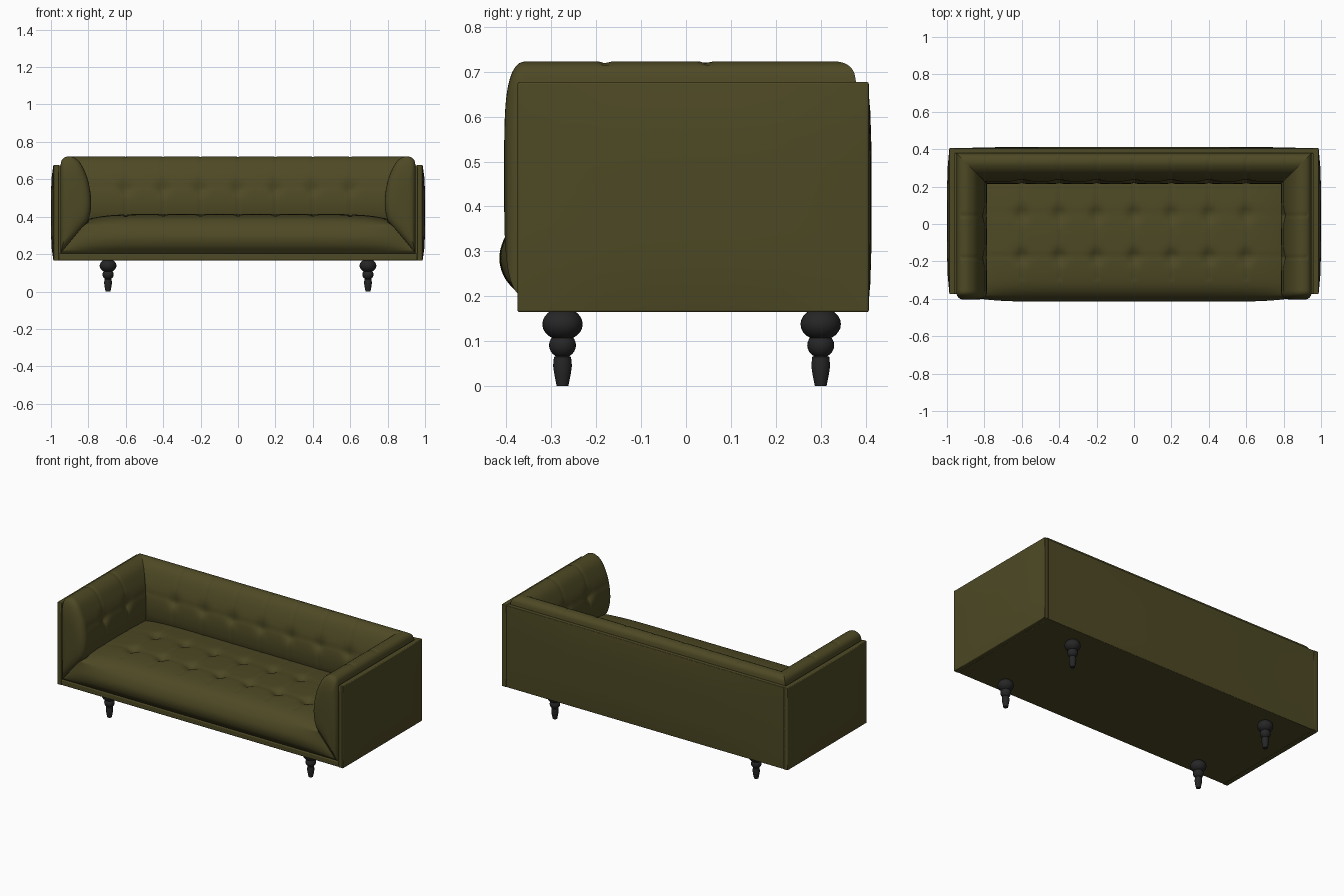
import bpy, bmesh, math
from mathutils import Vector

cube = bpy.data.objects.get("Cube")
if cube:
    bpy.data.objects.remove(cube, do_unlink=True)


def material(name, color):
    m = bpy.data.materials.new(name)
    m.use_nodes = True
    m.diffuse_color = color
    bsdf = m.node_tree.nodes["Principled BSDF"]
    bsdf.inputs["Base Color"].default_value = color
    bsdf.inputs["Roughness"].default_value = 0.8
    return m


FABRIC = material("olive fabric", (0.075, 0.066, 0.018, 1))
WOOD = material("black wood", (0.019, 0.019, 0.02, 1))


def finish(name, bm, mat, angle=40, bevel=0):
    bmesh.ops.remove_doubles(bm, verts=bm.verts, dist=0.0002)
    bmesh.ops.recalc_face_normals(bm, faces=bm.faces)
    mesh = bpy.data.meshes.new(name)
    bm.to_mesh(mesh)
    bm.free()
    mesh.materials.append(mat)
    ob = bpy.data.objects.new(name, mesh)
    bpy.context.collection.objects.link(ob)
    if bevel:
        mod = ob.modifiers.new("soft edges", "BEVEL")
        mod.width, mod.segments = bevel, 3
        mod.limit_method, mod.angle_limit = "ANGLE", math.radians(50)
    bpy.ops.object.select_all(action="DESELECT")
    ob.select_set(True)
    bpy.context.view_layer.objects.active = ob
    bpy.ops.object.shade_smooth_by_angle(angle=math.radians(angle))
    return ob


def spline(points, steps):
    """Smooth curve through the given 2D points."""
    p = [Vector(q) for q in points]
    p = [2 * p[0] - p[1]] + p + [2 * p[-1] - p[-2]]
    out = []
    for a, b, c, d in zip(p, p[1:], p[2:], p[3:]):
        for k in range(steps):
            t = k / steps
            out.append(0.5 * (2 * b + (c - a) * t + (2 * a - 5 * b + 4 * c - d) * t**2
                              + (3 * b - a - 3 * c + d) * t**3))
    return out + [p[-2]]


def loft(name, rows):
    """Closed skin through rings of points, ends filled."""
    bm = bmesh.new()
    rings = [[bm.verts.new(p) for p in row] for row in rows]
    n = len(rings[0])
    for r, s in zip(rings, rings[1:]):
        for j in range(n):
            k = (j + 1) % n
            bm.faces.new((r[j], r[k], s[k], s[j]))
    bm.faces.new(rings[0])
    bm.faces.new(rings[-1])
    return finish(name, bm, FABRIC, 50)


def panel(name, lo, hi, bevel, axis=None, side=1, bulge=0.01):
    """Box with soft edges, padded outward on one side."""
    lo, hi = Vector(lo), Vector(hi)
    bm = bmesh.new()
    bmesh.ops.create_cube(bm, size=2)
    if axis is not None:
        bmesh.ops.subdivide_edges(bm, edges=bm.edges[:], cuts=7, use_grid_fill=True)
    for v in bm.verts:
        q = v.co.copy()
        v.co = Vector([(l + h) / 2 + c * (h - l) / 2 for l, h, c in zip(lo, hi, q)])
        if axis is not None and q[axis] * side > 0.99:
            puff = 1
            for a in range(3):
                if a != axis:
                    puff *= 1 - q[a] ** 4
            v.co[axis] += side * bulge * puff
    return finish(name, bm, FABRIC, 40, bevel)


# Button positions shared by all the cushions
COLUMNS = [0.2 * i for i in range(-3, 4)]
ARM_ROWS = [-0.18, 0.045]


def near(value, centres, width):
    return max(math.exp(-((value - c) / width) ** 2) for c in centres)


def tuft(a, a_list, b, b_list):
    """Depth of button dimples and the seams between them."""
    dimple = 0.02 * near(a, a_list, 0.035) * near(b, b_list, 0.035)
    seam = 0.004 * max(near(a, a_list, 0.009), near(b, b_list, 0.009))
    return dimple + seam


# Frame: base, sides and back
panel("base_rail", (-0.96, -0.375, 0.165), (0.96, 0.4, 0.203), 0.008)
panel("seat_core", (-0.8, -0.36, 0.19), (0.8, 0.37, 0.36), 0.01)
panel("back_panel", (-0.985, 0.378, 0.165), (0.985, 0.405, 0.675), 0.01, 1, 1, 0.008)
for side, label in ((1, "left"), (-1, "right")):
    xs = sorted((side * 0.956, side * 0.987))
    panel(label + "_side_panel", (xs[0], -0.375, 0.165), (xs[1], 0.407, 0.677),
          0.01, 0, side, 0.013)

# Cross-section of arm and back padding: distance from outer edge, height
PAD = spline([(0, 0.67), (0.008, 0.703), (0.03, 0.72), (0.065, 0.72), (0.105, 0.69),
              (0.14, 0.62), (0.158, 0.55), (0.165, 0.48), (0.16, 0.42), (0.147, 0.375)], 5)
PAD += [Vector((0.075, 0.29)), Vector((0, 0.2))]
CENTRE = Vector((0.07, 0.47))


def pad_point(p, along, columns):
    if p.x < 0.02 or p.y < 0.36:
        return p
    rows = [0.56] if p.x > 0.09 else [9]
    return p + (CENTRE - p).normalized() * tuft(along, columns, p.y, rows)


# Back padding, mitred into the arms
rows = []
for i in range(181):
    u = 2 * i / 180 - 1
    row = []
    for p in PAD:
        x = u * (0.95 - p.x)
        q = pad_point(p, x, COLUMNS)
        row.append((x, 0.38 - q.x, q.y))
    rows.append(row)
loft("back_cushion", rows)

# Arm padding with a pillowed front end
FRONT = -0.355
for side, label in ((1, "left"), (-1, "right")):
    rows = []
    for i in range(81):
        row = []
        for p in PAD:
            y = 0.38 - p.x + (FRONT - 0.38 + p.x) * i / 80
            q = pad_point(p, y, ARM_ROWS)
            row.append((side * (0.95 - q.x), y, q.y))
        rows.append(row)
    for i in range(1, 13):
        t = math.pi / 2 * i / 12.5
        scale, push = math.cos(t) ** 0.5, 0.05 * math.sin(t) ** 0.8
        ring = [CENTRE + (p - CENTRE) * scale for p in PAD]
        rows.append([(side * (0.95 - q.x), FRONT - push, q.y) for q in ring])
    loft(label + "_arm_cushion", rows)

# Seat padding, its front corners mitred below the arms
SEAT = spline([(0.28, 0.395), (0.1, 0.41), (-0.1, 0.415), (-0.25, 0.41), (-0.34, 0.392),
               (-0.392, 0.35), (-0.415, 0.295), (-0.406, 0.245), (-0.372, 0.203)], 9)
rows = []
for i in range(181):
    u = 2 * i / 180 - 1
    row = []
    for p in SEAT:
        x = u * (0.8 + 0.15 * min(1, max(0, (0.385 - p.y) / 0.18)))
        y, z = p
        puff = abs(u) ** 8
        if y > -0.3:
            z -= tuft(x, COLUMNS, y, [-0.175, 0.05])
        z -= 0.025 * puff * max(0, (z - 0.35) / 0.06)
        y += puff * max(0, -0.385 - y)
        row.append((x, y, z))
    row += [(row[-1][0], -0.33, 0.2), (u * 0.8, 0.28, 0.2)]
    rows.append(row)
loft("seat_cushion", rows)

# Turned legs
BALLS = [(0.138, 0.045, 0.036), (0.091, 0.03, 0.028)]
LEG = [(0, 0), (0.013, 0), (0.018, 0.025), (0.021, 0.045), (0.019, 0.065)]
for mid, radius, half in reversed(BALLS):
    for k in range(-4, 5):
        a = k * math.pi / 12
        LEG.append((radius * math.cos(a), mid + half * math.sin(a)))
LEG.append((0, 0.17))
for x, x_label in ((0.695, "left"), (-0.695, "right")):
    for y, y_label in ((-0.275, "front"), (0.3, "back")):
        bm = bmesh.new()
        verts = [bm.verts.new((x + r, y, z)) for r, z in LEG]
        edges = [bm.edges.new(pair) for pair in zip(verts, verts[1:])]
        bmesh.ops.spin(bm, geom=verts + edges, cent=(x, y, 0), axis=(0, 0, 1),
                       angle=2 * math.pi, steps=24)
        finish(f"{y_label}_{x_label}_leg", bm, WOOD, 40)
